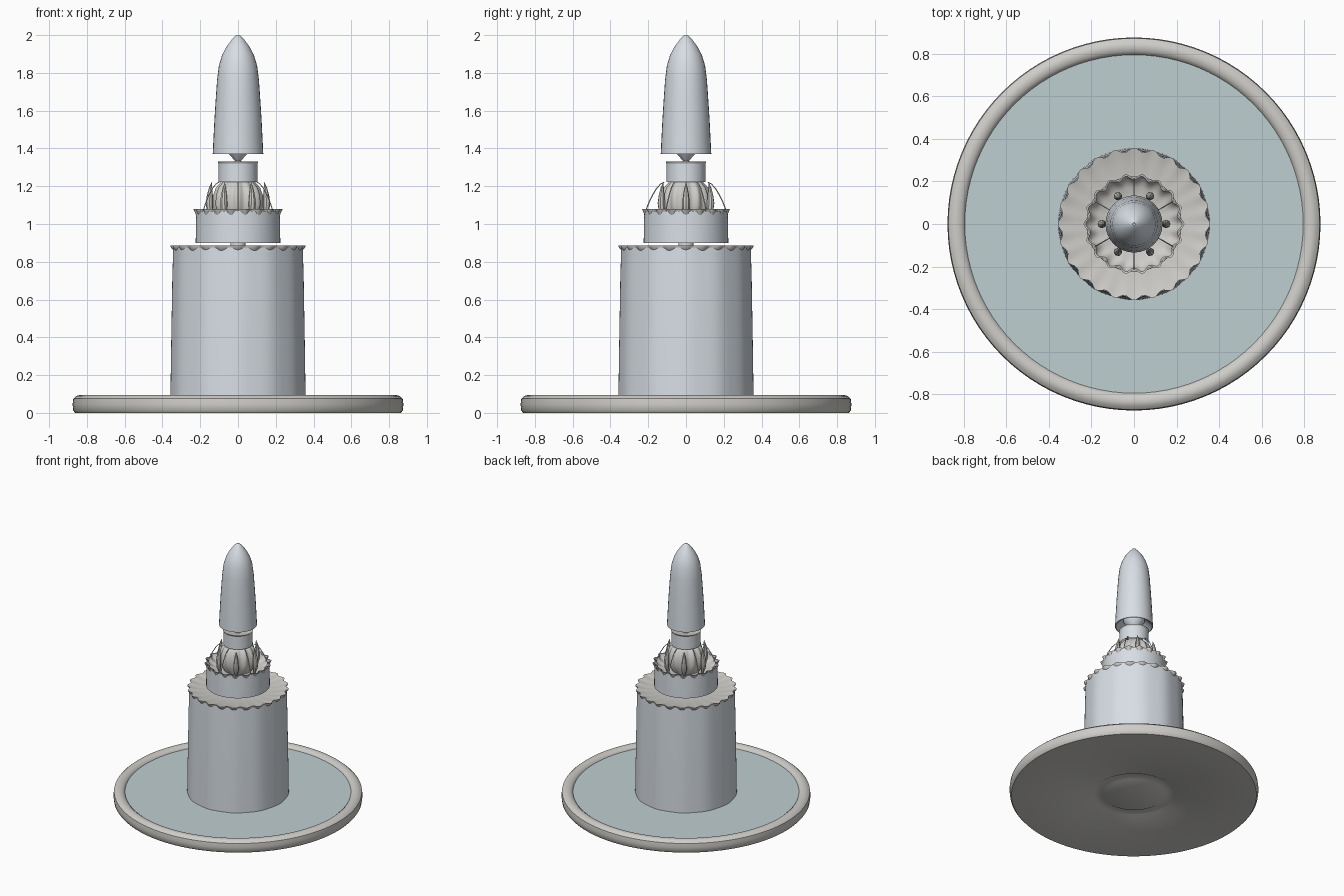
import bpy, math
from math import sin, cos, pi, radians


def material(name, rgb):
    m = bpy.data.materials.new(name)
    m.diffuse_color = (*rgb, 1)
    return m


STONE = material("stone", (0.62, 0.61, 0.58))
POOL = material("pool_water", (0.52, 0.62, 0.64))
FALL = material("falling_water", (0.68, 0.73, 0.78))


def make(name, verts, faces, mat, angle=40):
    me = bpy.data.meshes.new(name)
    me.from_pydata(verts, [], faces)
    me.update()
    ob = bpy.data.objects.new(name, me)
    bpy.context.collection.objects.link(ob)
    me.materials.append(mat)
    bpy.ops.object.select_all(action='DESELECT')
    ob.select_set(True)
    bpy.context.view_layer.objects.active = ob
    bpy.ops.object.shade_smooth_by_angle(angle=radians(angle))
    return ob


def lathe(name, profile, mat, n=64, lobes=0, angle=40):
    """Revolve (radius, z[, ripple]) points; zero-radius ends become fans."""
    verts, rings, faces = [], [], []
    for p in profile:
        r, z, amp = (*p, 0)[:3]
        if r == 0:
            rings.append([len(verts)] * n)
            verts.append((0, 0, z))
            continue
        rings.append(list(range(len(verts), len(verts) + n)))
        for i in range(n):
            a = 2 * pi * i / n
            rr = r + amp * cos(lobes * a)
            verts.append((rr * cos(a), rr * sin(a), z))
    for lo, hi in zip(rings, rings[1:]):
        for i in range(n):
            j = (i + 1) % n
            f = list(dict.fromkeys((lo[i], lo[j], hi[j], hi[i])))
            if len(f) > 2:
                faces.append(f)
    return make(name, verts, faces, mat, angle)


# Round basin with a rolled rim and a ring under the floor
lathe("basin", [(0, 0), (0.21, 0), (0.225, 0.008), (0.285, 0.008), (0.30, 0),
                (0.862, 0), (0.872, 0.012), (0.876, 0.045), (0.872, 0.075),
                (0.855, 0.09), (0.835, 0.095), (0.812, 0.09), (0.797, 0.078),
                (0.79, 0.06), (0.785, 0.025), (0, 0.025)], STONE, 96)
lathe("pool_surface", [(0.795, 0.072), (0, 0.072)], POOL, 96)

# Pedestal inside the large curtain
lathe("pedestal", [(0.20, 0.025), (0.20, 0.08), (0.13, 0.13), (0.09, 0.3),
                   (0.08, 0.55), (0.11, 0.7), (0.13, 0.79), (0, 0.79)], STONE, 32)

# Large scalloped bowl and its water curtain
lathe("large_bowl", [(0.12, 0.77), (0.24, 0.80, 0.002), (0.32, 0.845, 0.006),
                     (0.346, 0.875, 0.009), (0.348, 0.885, 0.01),
                     (0.335, 0.882, 0.009), (0.28, 0.868, 0.003),
                     (0.15, 0.86), (0, 0.86)], STONE, 192, 24)
lathe("large_curtain", [(0.356, 0.072, 0.002), (0.352, 0.35, 0.002),
                        (0.346, 0.7, 0.002), (0.341, 0.876, 0.002)],
      FALL, 96, 12)

# Stem and medium scalloped bowl
lathe("middle_stem", [(0.06, 0.855), (0.04, 0.88), (0.038, 0.93),
                      (0.06, 0.99), (0, 0.99)], STONE, 24)
lathe("medium_bowl", [(0.05, 0.98), (0.14, 0.995, 0.002), (0.20, 1.02, 0.005),
                      (0.214, 1.05, 0.009), (0.226, 1.08, 0.011),
                      (0.217, 1.078, 0.010), (0.205, 1.05, 0.007),
                      (0.17, 1.03, 0.002), (0.1, 1.025), (0, 1.025)],
      STONE, 144, 18)
lathe("medium_curtain", [(0.224, 0.90), (0.223, 0.98), (0.221, 1.07)], FALL, 72)

# Fluted urn below the small bowl
lathe("fluted_urn", [(0.10, 1.025), (0.118, 1.06, 0.005), (0.128, 1.10, 0.007),
                     (0.125, 1.15, 0.007), (0.112, 1.19, 0.006),
                     (0.085, 1.225, 0.003), (0.05, 1.235), (0.04, 1.27),
                     (0.06, 1.29), (0, 1.29)], STONE, 96, 12)

# Small bowl and its curtain
lathe("small_bowl", [(0.04, 1.28), (0.085, 1.30), (0.104, 1.322), (0.107, 1.33),
                     (0.098, 1.328), (0.07, 1.318), (0, 1.315)], STONE, 48)
lathe("small_curtain", [(0.104, 1.222), (0.103, 1.27), (0.102, 1.322)], FALL, 48)


def tube(name, path, angle, mat, sides=8):
    """Tapered round tube through (radius, z, thickness) points."""
    c, s = cos(angle), sin(angle)
    verts, faces = [], []
    for k, (r, z, t) in enumerate(path):
        a, b = path[max(k - 1, 0)], path[min(k + 1, len(path) - 1)]
        dr, dz = b[0] - a[0], b[1] - a[1]
        L = math.hypot(dr, dz)
        for i in range(sides):
            u = 2 * pi * i / sides
            rr = r + t * cos(u) * dz / L
            side = t * sin(u)
            verts.append((rr * c - side * s, rr * s + side * c,
                          z - t * cos(u) * dr / L))
    for k in range(len(path) - 1):
        for i in range(sides):
            j = (i + 1) % sides
            faces.append((k * sides + i, k * sides + j,
                          (k + 1) * sides + j, (k + 1) * sides + i))
    faces += [tuple(range(sides))[::-1],
              tuple(range((len(path) - 1) * sides, len(path) * sides))]
    return make(name, verts, faces, mat)


# Alternating leaf-shaped buds and thin arching jets
for k in range(6):
    a = k * pi / 3
    tube("leaf_bud_%d" % k,
         [(0.14, 1.03, 0.008), (0.148, 1.07, 0.017), (0.151, 1.11, 0.020),
          (0.149, 1.15, 0.016), (0.145, 1.19, 0.009), (0.14, 1.22, 0.001)],
         a, STONE)
    tube("thin_jet_%d" % k,
         [(0.115, 1.222, 0.002), (0.133, 1.213, 0.0025), (0.155, 1.19, 0.003),
          (0.178, 1.152, 0.003), (0.20, 1.105, 0.003), (0.214, 1.065, 0.003)],
         a + pi / 6, FALL, 6)

# Top plume: rising cone under a tall falling bell of water
lathe("plume_nozzle", [(0.03, 1.315), (0.018, 1.328), (0.016, 1.34), (0, 1.34)],
      STONE, 24)
lathe("top_plume", [(0.014, 1.333), (0.048, 1.37), (0.075, 1.41), (0.085, 1.5),
                    (0.075, 1.42), (0.128, 1.37), (0.134, 1.37), (0.131, 1.43),
                    (0.125, 1.55), (0.118, 1.66), (0.111, 1.76), (0.101, 1.84),
                    (0.084, 1.895), (0.06, 1.94), (0.034, 1.975),
                    (0.013, 1.996), (0.006, 2.0), (0, 1.99)], FALL, 32)
